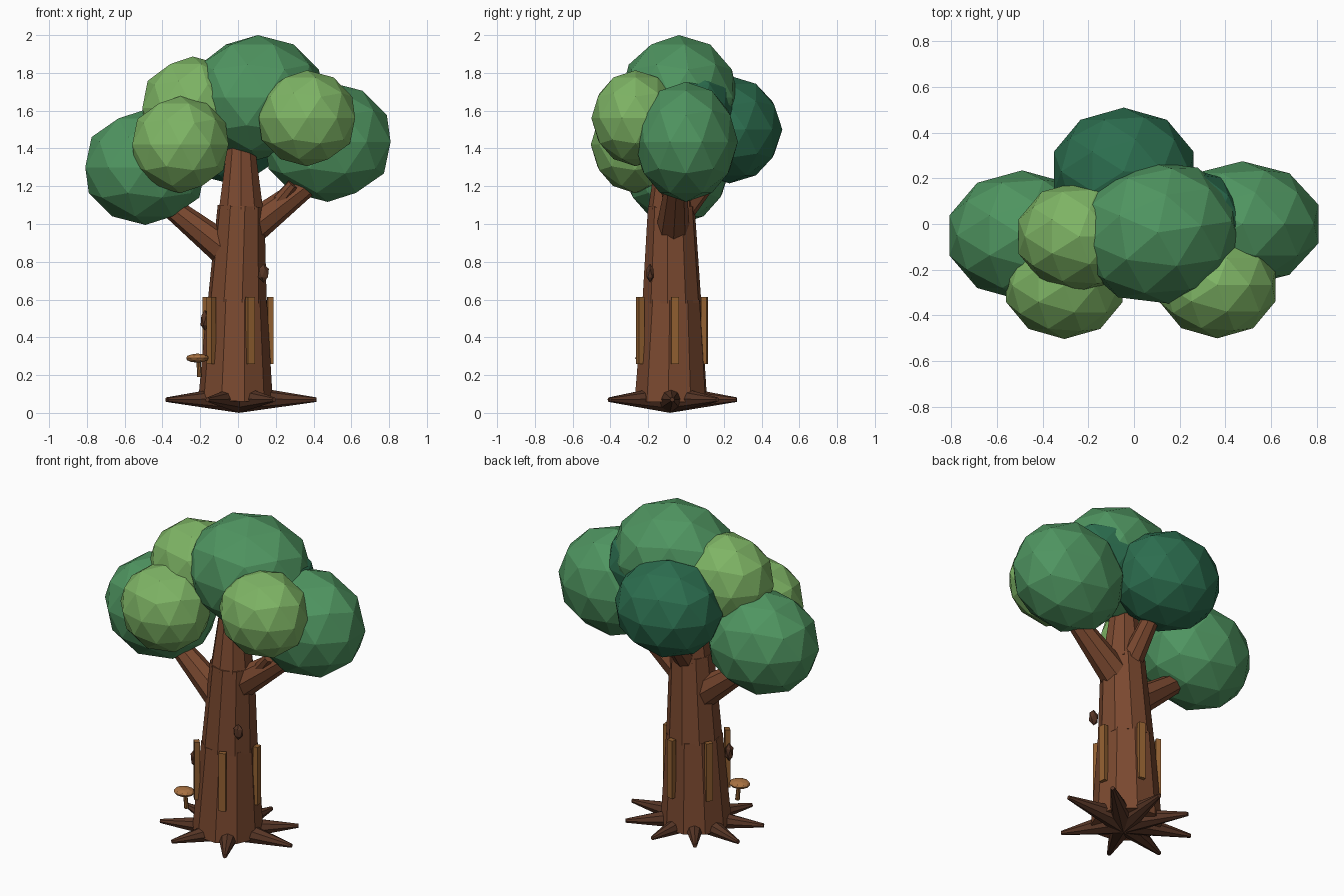
import bpy, math
from mathutils import Vector

if "Cube" in bpy.data.objects:
    bpy.data.objects.remove(bpy.data.objects["Cube"])


def material(name, colour):
    m = bpy.data.materials.new(name)
    m.diffuse_color = (*colour, 1)
    m.use_nodes = True
    m.node_tree.nodes["Principled BSDF"].inputs["Base Color"].default_value = m.diffuse_color
    return m


BARK = material("bark brown", (0.195, 0.066, 0.029))
DARK_BARK = material("dark bark", (0.095, 0.036, 0.019))
WOOD = material("golden wood", (0.29, 0.118, 0.031))
FUNGUS = material("mushroom tan", (0.40, 0.17, 0.055))
GREEN = material("leaf green", (0.078, 0.30, 0.118))
LIGHT = material("light leaf green", (0.21, 0.46, 0.13))
DEEP = material("deep leaf green", (0.025, 0.155, 0.078))


def finish(name, mat):
    ob = bpy.context.object
    ob.name = name
    ob.data.materials.append(mat)
    return ob


def limb(name, a, b, r1, r2, mat, sides=8):
    """Tapered faceted cylinder from a to b."""
    a, b = Vector(a), Vector(b)
    d = b - a
    bpy.ops.mesh.primitive_cone_add(vertices=sides, radius1=r1, radius2=r2,
                                    depth=d.length, location=(a + b) / 2)
    ob = finish(name, mat)
    ob.rotation_euler = d.to_track_quat('Z', 'Y').to_euler()
    return ob


def blob(name, centre, radii, mat, detail=2, turn=0):
    """Faceted ellipsoid."""
    bpy.ops.mesh.primitive_ico_sphere_add(subdivisions=detail, radius=1,
                                          location=centre)
    ob = finish(name, mat)
    ob.scale = radii
    ob.rotation_euler.z = turn
    return ob


# Trunk in three tapering sections
limb("trunk_lower", (-0.013, -0.08, 0.06), (-0.005, -0.075, 0.6), 0.198, 0.158, BARK, 10)
limb("trunk_middle", (-0.004, -0.075, 0.585), (0.016, -0.078, 1.095), 0.158, 0.125, BARK, 10)
limb("trunk_upper", (0.016, -0.078, 1.075), (0.016, -0.07, 1.5), 0.123, 0.065, BARK, 10)

# Branches reaching into the crown
limb("left_branch", (-0.05, -0.08, 0.85), (-0.42, -0.06, 1.14), 0.09, 0.05, BARK)
limb("right_branch", (0.06, -0.07, 0.97), (0.44, -0.05, 1.26), 0.09, 0.05, BARK)
limb("right_twig", (0.2, -0.08, 1.1), (0.29, -0.11, 1.21), 0.04, 0.03, BARK)
limb("back_branch", (0.01, -0.05, 1.03), (0.0, 0.19, 1.33), 0.07, 0.045, BARK)

# Roots fanning out from the foot
for angle in (297, 2, 45, 85, 122, 160, 203, 246):
    t = math.radians(angle)
    limb("root", (0.005, -0.085, 0.075),
         (0.005 + 0.41 * math.cos(t), -0.085 + 0.355 * math.sin(t), 0.07),
         0.075, 0.012, DARK_BARK)

# Bark slats around the lower trunk
for i in range(5):
    t = math.radians(-66 + 72 * i)
    bpy.ops.mesh.primitive_cube_add(
        size=1, location=(-0.008 + 0.18 * math.cos(t), -0.078 + 0.18 * math.sin(t), 0.437))
    slat = finish("bark_slat", WOOD)
    slat.scale = (0.03, 0.04, 0.355)
    slat.rotation_euler.z = t

# Knots
blob("left_knot", (-0.175, -0.17, 0.49), (0.026, 0.026, 0.056), DARK_BARK, 1)
blob("right_knot", (0.135, -0.19, 0.74), (0.032, 0.022, 0.05), DARK_BARK, 1)

# Small mushroom
limb("mushroom_stem", (-0.203, -0.21, 0.19), (-0.21, -0.215, 0.29), 0.013, 0.011, WOOD)
blob("mushroom_cap", (-0.215, -0.215, 0.29), (0.062, 0.055, 0.024), FUNGUS)

# Leaf masses
for name, centre, radii, mat, turn in (
    ("left_leaves", (-0.49, -0.05, 1.30), (0.335, 0.285, 0.305), GREEN, 0),
    ("right_leaves", (0.475, 0.0, 1.435), (0.35, 0.275, 0.318), GREEN, 0),
    ("top_leaves", (0.105, -0.037, 1.67), (0.365, 0.315, 0.33), GREEN, 0.15),
    ("back_leaves", (-0.045, 0.23, 1.5), (0.322, 0.28, 0.285), DEEP, 0),
    ("inner_leaves", (0.225, 0.0, 1.61), (0.272, 0.25, 0.25), DEEP, 0),
    ("upper_left_leaves", (-0.24, -0.055, 1.615), (0.28, 0.242, 0.272), LIGHT, 0),
    ("front_left_leaves", (-0.305, -0.27, 1.42), (0.268, 0.234, 0.257), LIGHT, 0),
    ("front_right_leaves", (0.365, -0.267, 1.56), (0.268, 0.234, 0.254), LIGHT, 0),
):
    blob(name, centre, radii, mat, 2, turn)
